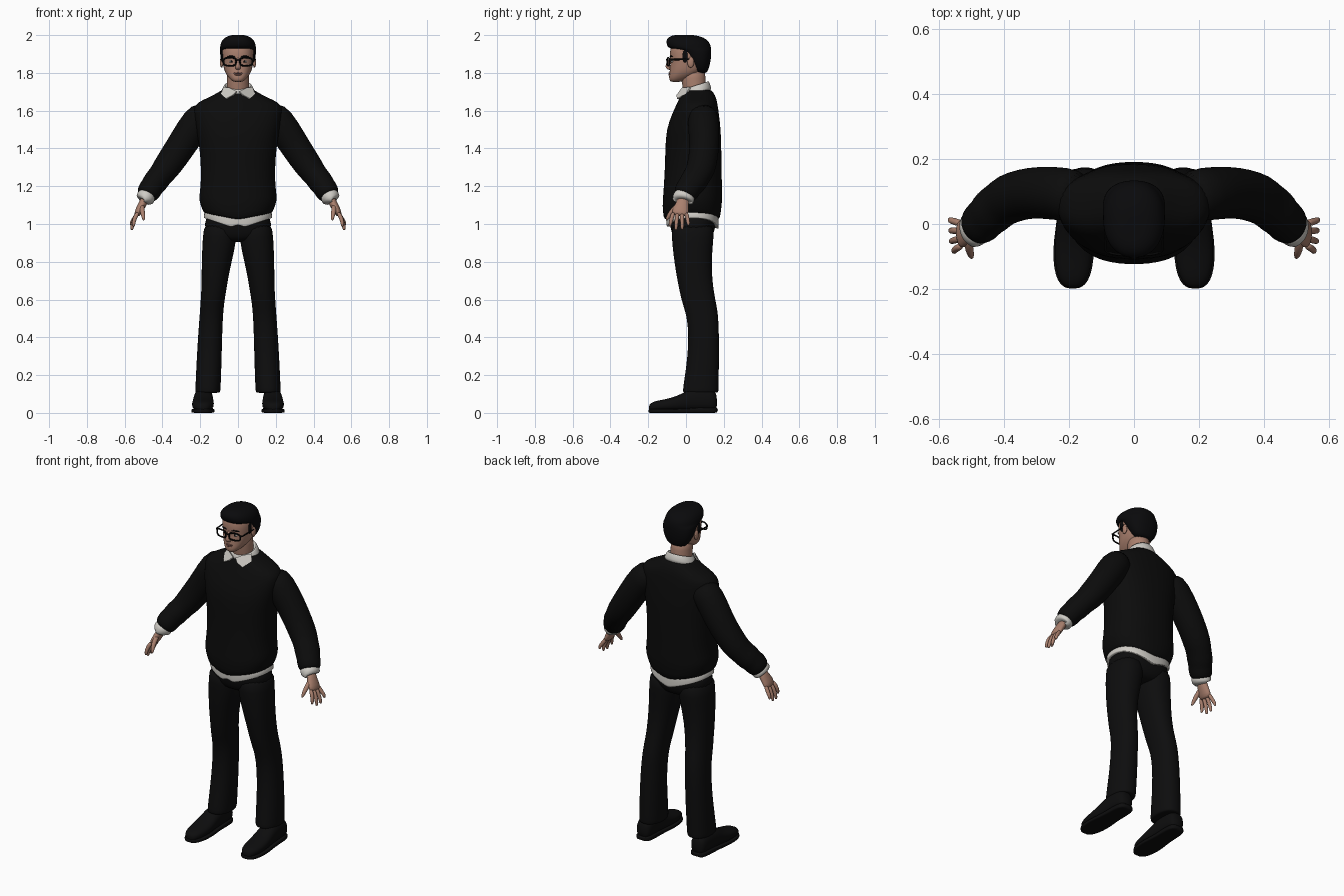
import bpy, bmesh, math
from mathutils import Vector

X, Y, Z = Vector((1, 0, 0)), Vector((0, 1, 0)), Vector((0, 0, 1))


def colour(name, r, g, b):
    m = bpy.data.materials.new(name)
    m.diffuse_color = (r, g, b, 1)
    return m


KNIT = colour("black_knit", .0035, .0035, .0035)
CLOTH = colour("black_cloth", .004, .004, .0042)
HAIR = colour("black_hair", .003, .003, .0035)
SKIN = colour("skin", .40, .215, .155)
LIP = colour("lip", .27, .12, .095)
SHIRT = colour("white_shirt", .62, .60, .56)
FRAME = colour("black_frame", .002, .002, .002)


def finish(name, bm, mat, mirror=False, sub=1, thick=0):
    bmesh.ops.recalc_face_normals(bm, faces=bm.faces)
    me = bpy.data.meshes.new(name)
    bm.to_mesh(me)
    bm.free()
    me.materials.append(mat)
    ob = bpy.data.objects.new(name, me)
    bpy.context.collection.objects.link(ob)
    for p in me.polygons:
        p.use_smooth = True
    if thick:
        ob.modifiers.new("thickness", 'SOLIDIFY').thickness = thick
    if mirror:
        ob.modifiers.new("mirror", 'MIRROR').use_mirror_merge = False
    if sub:
        s = ob.modifiers.new("smooth", 'SUBSURF')
        s.levels = s.render_levels = sub
    return ob


def skin(name, rows, mat, ref=Y, axis=None, power=2.0, seg=24, bend=None, **kw):
    """Loft rounded rings (centre, half size along ref, other half size)."""
    bm = bmesh.new()
    pts = [Vector(r[0]) for r in rows]
    rings = []
    for i, (c, a, b) in enumerate(rows):
        t = axis or (pts[min(i + 1, len(pts) - 1)] - pts[max(i - 1, 0)]).normalized()
        u = (ref - t * ref.dot(t)).normalized()
        v = t.cross(u)
        ring = []
        for k in range(seg):
            w = 2 * math.pi * k / seg
            cs, sn = math.cos(w), math.sin(w)
            p = pts[i] + u * a * math.copysign(abs(cs) ** (2 / power), cs) \
                + v * b * math.copysign(abs(sn) ** (2 / power), sn)
            if bend:
                p = bend(p)
            ring.append(bm.verts.new(p))
        rings.append(ring)
    for r0, r1 in zip(rings, rings[1:]):
        for k in range(seg):
            n = (k + 1) % seg
            bm.faces.new((r0[k], r0[n], r1[n], r1[k]))
    bm.faces.new(rings[0])
    bm.faces.new(rings[-1])
    return finish(name, bm, mat, **kw)


def stack(name, rows, mat, x=0, **kw):
    """Level rings given as (z, front y, back y, half width[, x])."""
    rs = [((r[4] if len(r) > 4 else x, (r[1] + r[2]) / 2, r[0]), r[3], (r[2] - r[1]) / 2) for r in rows]
    return skin(name, rs, mat, ref=X, axis=Z, **kw)


def blob(name, c, r, mat, mirror=False):
    bm = bmesh.new()
    bmesh.ops.create_uvsphere(bm, u_segments=16, v_segments=10, radius=1)
    for v in bm.verts:
        v.co = Vector([c[i] + v.co[i] * r[i] for i in range(3)])
    return finish(name, bm, mat, mirror, 0)


# Sweater body, dipping at the middle of the hem
def knit_hem(p):
    if p.z < 1.065:
        p.z -= .04 * (1 - abs(p.x) / .2)
    return p


stack("sweater_body", [
    (1.06, -.112, .172, .172), (1.062, -.118, .18, .182), (1.10, -.126, .19, .199),
    (1.14, -.122, .192, .209), (1.2, -.118, .19, .197), (1.3, -.112, .19, .197),
    (1.4, -.11, .187, .203), (1.5, -.105, .185, .222), (1.58, -.075, .175, .236),
    (1.63, -.052, .168, .235), (1.655, -.04, .163, .19), (1.68, -.03, .155, .135),
    (1.70, -.018, .142, .10), (1.715, -.002, .13, .078)],
    KNIT, power=2.35, seg=32, bend=knit_hem)

# Sleeves with gathered folds near the wrist
skin("sleeves", [
    ((.16, .085, 1.60), .075, .07), ((.215, .092, 1.55), .084, .085), ((.29, .098, 1.43), .08, .08),
    ((.34, .092, 1.355), .078, .077), ((.385, .078, 1.29), .078, .073), ((.41, .06, 1.258), .072, .064),
    ((.438, .038, 1.222), .074, .068), ((.452, .022, 1.202), .066, .061), ((.468, .006, 1.178), .068, .064),
    ((.484, -.008, 1.152), .06, .056), ((.486, -.01, 1.148), .05, .046)], KNIT, mirror=True)
skin("shirt_cuffs", [((.474, -.002, 1.168), .054, .046), ((.488, -.012, 1.142), .059, .051),
                     ((.499, -.018, 1.118), .057, .049), ((.499, -.018, 1.119), .045, .035)], SHIRT, mirror=True)

# Hands: palm, four fingers, thumb
skin("palms", [((.488, -.012, 1.14), .032, .024), ((.506, -.02, 1.105), .034, .022),
               ((.525, -.03, 1.07), .046, .021), ((.538, -.032, 1.042), .042, .015)],
     SKIN, mirror=True, seg=16)
for nm, y0, y1, z1, x1 in (("index", -.066, -.086, .985, .553), ("middle", -.044, -.054, .966, .562),
                           ("ring", -.021, -.02, .968, .564), ("little", .0, .014, .99, .566)):
    skin(nm + "_fingers", [((.528, y0, 1.064), .011, .012), ((.548, (y0 + y1) / 2, 1.03), .0115, .012),
                           ((x1, y1 * .85 + y0 * .15, z1 + .017), .010, .010), ((x1 - .001, y1, z1), .006, .006)],
         SKIN, mirror=True, seg=10)
skin("thumbs", [((.508, -.035, 1.102), .016, .015), ((.508, -.07, 1.074), .014, .014),
                ((.502, -.092, 1.044), .012, .012), ((.498, -.105, 1.017), .006, .006)],
     SKIN, mirror=True, seg=10)


# Shirt tail with a centre notch
def shirt_hem(p):
    if p.z < 1.04:
        p.z -= .06 * (1 - abs(p.x) / .178)
        if p.y < 0 and abs(p.x) < .015:
            p.z += .03
    return p


stack("shirt_tail", [(1.09, -.10, .165, .175), (1.05, -.106, .172, .18), (1.034, -.104, .174, .181),
                     (1.03, -.102, .173, .179), (1.035, -.09, .16, .165)],
      SHIRT, power=2.3, seg=48, bend=shirt_hem)

# Trousers
stack("trouser_hips", [(1.07, -.09, .158, .166), (1.0, -.086, .158, .178), (.95, -.076, .148, .172),
                       (.92, -.06, .13, .12), (.905, -.03, .10, .07)], CLOTH, power=2.4, seg=32)
stack("trouser_legs", [
    (1.02, -.08, .15, .085, .094), (.93, -.076, .147, .090, .097), (.85, -.069, .139, .085, .106),
    (.75, -.055, .136, .074, .119), (.65, -.036, .146, .066, .128), (.58, -.02, .16, .063, .136),
    (.52, .002, .171, .062, .141), (.42, .014, .175, .064, .147), (.3, .008, .175, .066, .152),
    (.2, -.006, .174, .067, .156), (.125, -.017, .173, .067, .159), (.108, -.017, .172, .066, .16),
    (.106, -.005, .162, .055, .16)], CLOTH, power=2.25, mirror=True)


# Shoes splayed slightly outward, lofted from toe to heel
def shoe_rows(data, base):
    return [((.184 - .04 * (y - .0) * .5, y, base + h / 2), w, h / 2) for y, w, h in data]


skin("shoe_uppers", shoe_rows([
    (-.196, .014, .03), (-.188, .032, .042), (-.16, .049, .054), (-.11, .058, .062), (-.05, .058, .078),
    (-.01, .054, .10), (.03, .052, .118), (.09, .050, .122), (.14, .047, .115), (.166, .035, .09)], .01),
    CLOTH, ref=X, axis=Y, power=2.4, mirror=True)
skin("shoe_soles", shoe_rows([
    (-.199, .016, .02), (-.188, .038, .022), (-.16, .054, .022), (-.11, .063, .022), (-.05, .062, .022),
    (.01, .053, .024), (.08, .052, .03), (.14, .05, .03), (.17, .034, .03)], 0),
    CLOTH, ref=X, axis=Y, power=5, mirror=True)

# Neck and head
stack("neck", [(1.66, -.01, .11, .062), (1.72, -.016, .106, .06), (1.77, -.028, .105, .059),
               (1.83, -.03, .10, .06)], SKIN)
stack("head", [
    (1.752, -.075, -.035, .018), (1.757, -.086, -.015, .032), (1.775, -.091, .03, .05),
    (1.80, -.087, .08, .068), (1.83, -.085, .105, .077), (1.86, -.082, .115, .082),
    (1.885, -.086, .118, .084), (1.92, -.085, .118, .085), (1.95, -.076, .11, .077), (1.975, -.05, .08, .05)],
    SKIN, power=2.3, seg=32)
skin("nose", [((0, -.082, 1.882), .008, .006), ((0, -.091, 1.86), .010, .010),
              ((0, -.098, 1.834), .014, .013), ((0, -.093, 1.822), .015, .012), ((0, -.086, 1.816), .009, .006)],
     SKIN, ref=X, axis=Z, seg=12)
blob("upper_lip", (0, -.086, 1.799), (.024, .006, .0045), LIP)
blob("lower_lip", (0, -.0865, 1.791), (.019, .007, .005), LIP)
blob("ears", (.087, .025, 1.856), (.009, .018, .029), SKIN, True)
blob("eye_whites", (.034, -.073, 1.860), (.014, .007, .006), SHIRT, True)
blob("pupils", (.034, -.0785, 1.860), (.0055, .003, .0055), HAIR, True)
skin("eyebrows", [((.014, -.085, 1.884), .003, .004), ((.038, -.081, 1.890), .004, .005),
                  ((.06, -.068, 1.884), .003, .003)], HAIR, mirror=True, seg=8)

# Hair cap with a raised fringe and sideburns
stack("hair", [
    (1.797, .055, .108, .046), (1.815, .035, .118, .066), (1.845, .02, .127, .083),
    (1.875, .0, .132, .092), (1.90, -.015, .134, .095), (1.922, -.04, .134, .097),
    (1.93, -.092, .133, .095), (1.945, -.101, .131, .095), (1.968, -.106, .12, .088),
    (1.987, -.097, .095, .070), (1.999, -.072, .055, .044), (2.001, -.045, .025, .02)],
    HAIR, power=2.25, seg=32)
blob("sideburns", (.083, -.005, 1.888), (.006, .014, .034), HAIR, True)

# Glasses: rims, bridge and temples
rim = []
for k in range(25):
    w = 2 * math.pi * k / 24
    cs, sn = math.cos(w), math.sin(w)
    rim.append(((.043 + .033 * math.copysign(abs(cs) ** .6, cs), -.1 + .012 * (cs + 1) / 2,
                 1.859 + .021 * math.copysign(abs(sn) ** .6, sn)), .004, .0045))
skin("glasses_rims", rim, FRAME, mirror=True, seg=8, sub=0)
skin("glasses_bridge", [((-.013, -.101, 1.866), .004, .004), ((0, -.103, 1.869), .004, .004),
                        ((.013, -.101, 1.866), .004, .004)], FRAME, seg=8, sub=0)
skin("glasses_temples", [((.076, -.09, 1.87), .004, .006), ((.087, -.082, 1.87), .003, .005),
                         ((.091, .02, 1.873), .003, .004), ((.089, .04, 1.86), .003, .004)],
     FRAME, ref=X, mirror=True, seg=8, sub=0)


# Shirt collar, tilted up at the back, with two pointed flaps
def tilt(p):
    p.z += .32 * (p.y - .05)
    return p


stack("collar_band", [(1.672, -.036, .138, .10), (1.70, -.028, .133, .09), (1.732, -.018, .122, .074),
                      (1.737, -.012, .116, .068), (1.715, -.008, .112, .064)], SHIRT, bend=tilt, seg=32)
bm = bmesh.new()
bm.faces.new([bm.verts.new(p) for p in (
    (.008, -.036, 1.702), (.028, -.05, 1.683), (.064, -.048, 1.664), (.09, .0, 1.69),
    (.078, .02, 1.725), (.045, -.022, 1.722))])
flaps = finish("collar_flaps", bm, SHIRT, mirror=True, sub=0, thick=.008)
for p in flaps.data.polygons:
    p.use_smooth = False
